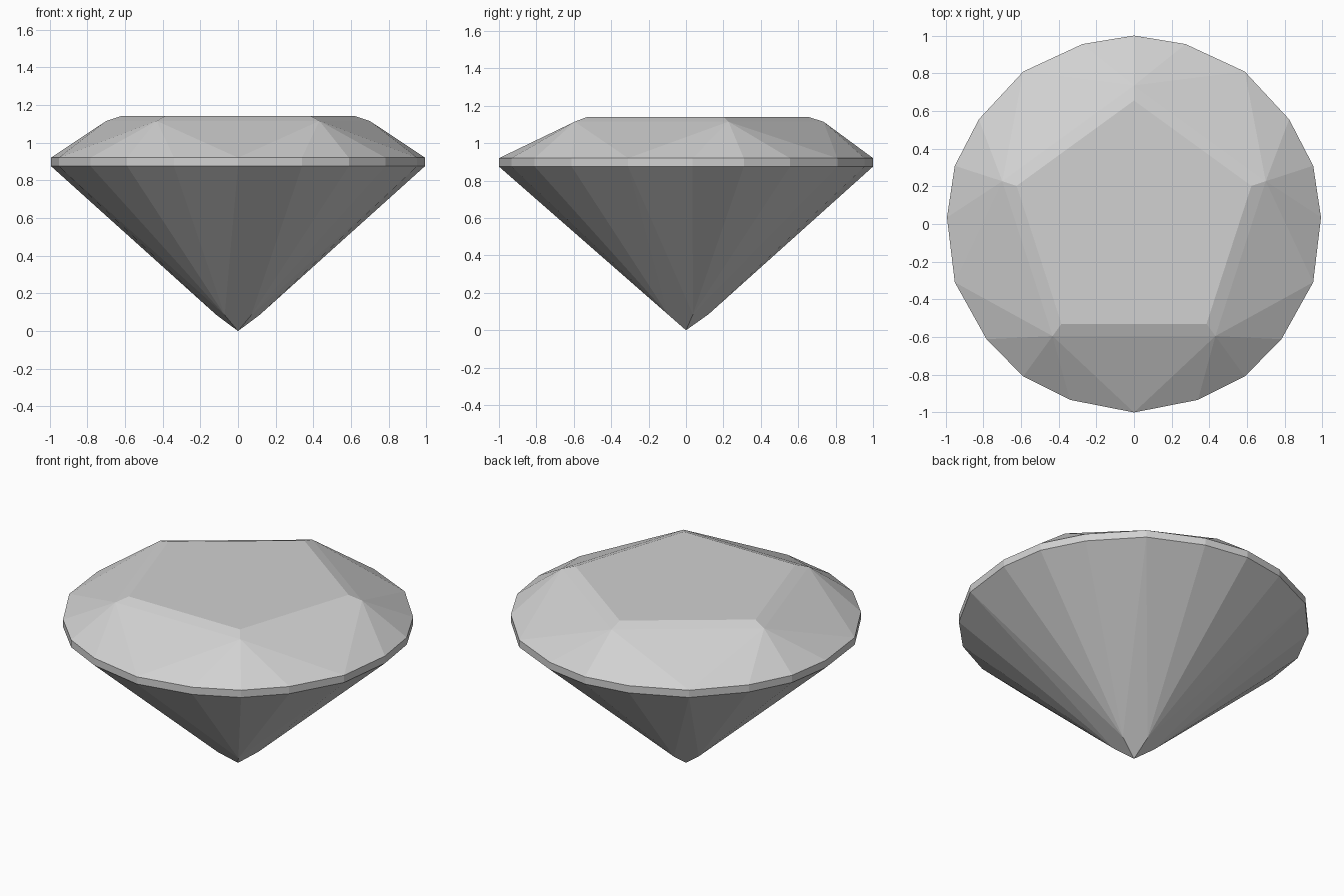
import bpy
import bmesh
from math import radians, cos, sin

cube = bpy.data.objects.get("Cube")
if cube:
    bpy.data.objects.remove(cube, do_unlink=True)

SIDES = 5
STEP = 360 / SIDES

mat = bpy.data.materials.new("pale grey")
mat.use_nodes = True
colour = (0.64, 0.64, 0.64, 1)
mat.diffuse_color = colour
mat.node_tree.nodes["Principled BSDF"].inputs["Base Color"].default_value = colour

bm = bmesh.new()


def polar(radius, angle, z):
    a = radians(angle)
    return bm.verts.new((radius * cos(a), radius * sin(a), z))


def ring(radius, z):
    """One vertex per main direction."""
    return [polar(radius, 90 + i * STEP, z) for i in range(SIDES)]


def girdle_ring(z):
    """Four vertices per side: main, quarter, middle, quarter."""
    pattern = [(0, 1.0), (16, 0.993), (36, 1.0), (56, 0.993)]
    return [polar(r, 90 + i * STEP + a, z)
            for i in range(SIDES) for a, r in pattern]


table = ring(0.655, 1.14)
crown = ring(0.735, 1.115)
girdle_top = girdle_ring(0.92)
girdle_bottom = girdle_ring(0.875)
pavilion = ring(0.12, 0.085)
culet = bm.verts.new((0, 0, 0))

# Flat table on top
bm.faces.new(table)

# Girdle band
n = len(girdle_top)
for i in range(n):
    j = (i + 1) % n
    bm.faces.new((girdle_bottom[i], girdle_bottom[j], girdle_top[j], girdle_top[i]))

for i in range(SIDES):
    j = (i + 1) % SIDES
    middle = 4 * i + 2
    # Crown: star facet, large triangle
    bm.faces.new((table[i], crown[i], crown[j], table[j]))
    bm.faces.new((crown[i], girdle_top[middle], crown[j]))
    # Pavilion: long kite down to the culet
    bm.faces.new((culet, pavilion[j], girdle_bottom[middle], pavilion[i]))
    # Fans from the inner corners to the girdle, above and below
    for inner, rim in ((crown, girdle_top), (pavilion, girdle_bottom)):
        for k in range(-2, 2):
            bm.faces.new((inner[i], rim[(4 * i + k) % n], rim[(4 * i + k + 1) % n]))

bmesh.ops.recalc_face_normals(bm, faces=bm.faces[:])
mesh = bpy.data.meshes.new("cut_gem")
bm.to_mesh(mesh)
bm.free()
mesh.materials.append(mat)
gem = bpy.data.objects.new("cut_gem", mesh)
bpy.context.collection.objects.link(gem)
